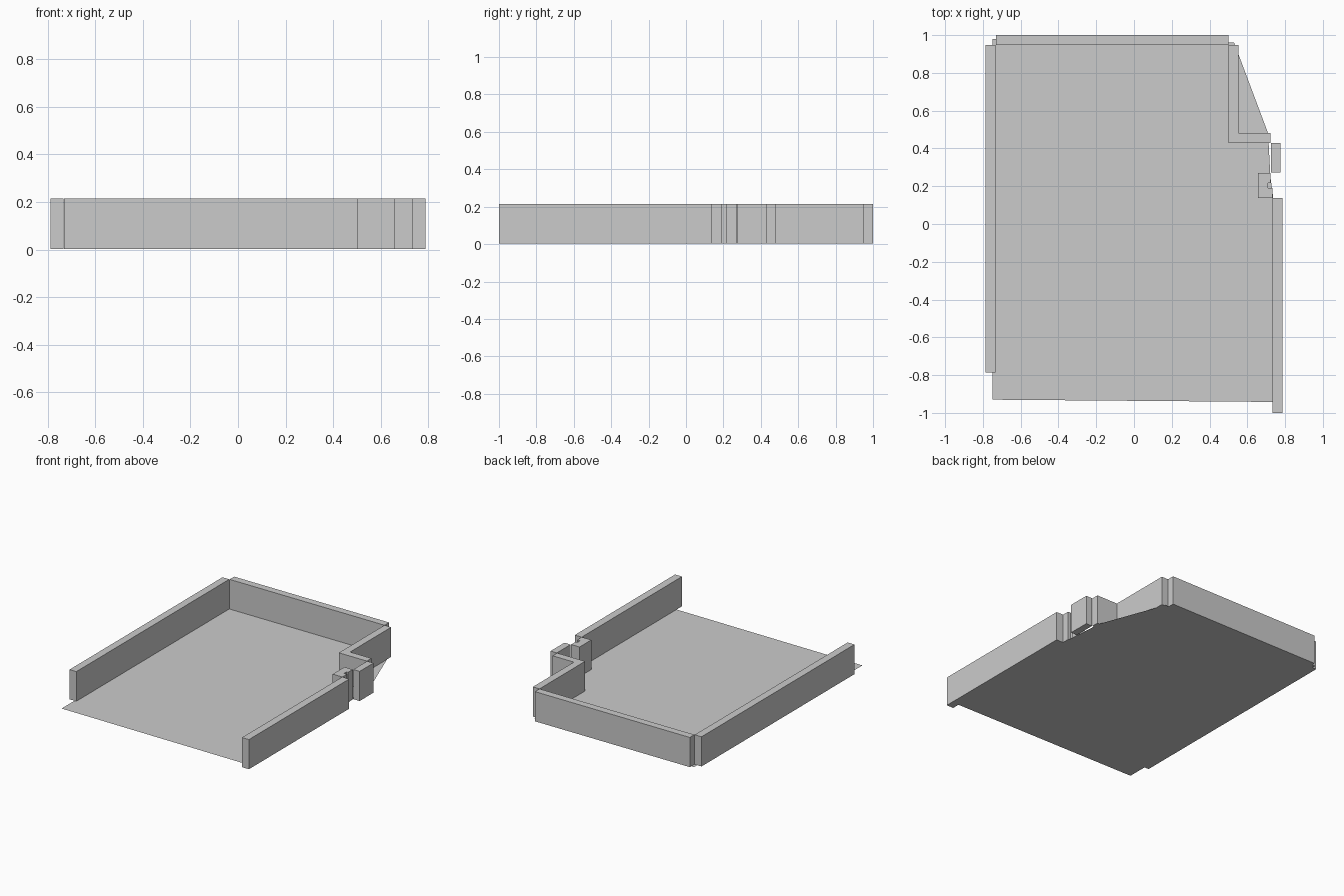
import bpy
import bmesh

if "Cube" in bpy.data.objects:
    bpy.data.objects.remove(bpy.data.objects["Cube"])

HEIGHT = 0.215
BASE = 0.002


def plan(name, outline, z, height=0.0):
    """Make a flat face from a plan outline, raised into a prism if height is set."""
    bm = bmesh.new()
    face = bm.faces.new([bm.verts.new((x, y, z)) for x, y in outline])
    if height:
        top = bmesh.ops.extrude_face_region(bm, geom=[face])["geom"]
        bmesh.ops.translate(bm, vec=(0, 0, height),
                            verts=[v for v in top if isinstance(v, bmesh.types.BMVert)])
    bmesh.ops.recalc_face_normals(bm, faces=bm.faces)
    mesh = bpy.data.meshes.new(name)
    bm.to_mesh(mesh)
    bm.free()
    obj = bpy.data.objects.new(name, mesh)
    bpy.context.collection.objects.link(obj)
    return obj


def wall(name, outline):
    return plan(name, outline, BASE, HEIGHT - BASE)


def box_outline(x0, x1, y0, y1):
    return [(x0, y0), (x1, y0), (x1, y1), (x0, y1)]


# Thin floor sheet with a slanted back right corner
plan("floor", [(-0.75, -0.93), (0.74, -0.942), (0.737, 0.14), (0.722, 0.25),
               (0.71, 0.48), (0.53, 0.96), (-0.75, 0.98)], 0)

# Straight walls
wall("left_wall", box_outline(-0.787, -0.733, -0.787, 0.948))
wall("back_wall", box_outline(-0.73, 0.5, 0.948, 1.0))
wall("right_wall", box_outline(0.732, 0.787, -1.0, 0.138))
wall("right_short_wall", box_outline(0.725, 0.775, 0.273, 0.43))

# Wall stepping in around the back right corner
wall("corner_wall", [(0.5, 0.43), (0.722, 0.43), (0.722, 0.482),
                     (0.553, 0.482), (0.553, 0.948), (0.5, 0.948)])

# Small recess wall between the right-hand walls, notched on its outer side
wall("recess_wall", [(0.656, 0.138), (0.732, 0.138), (0.732, 0.19), (0.709, 0.19),
                     (0.709, 0.217), (0.722, 0.217), (0.722, 0.271), (0.656, 0.271)])
